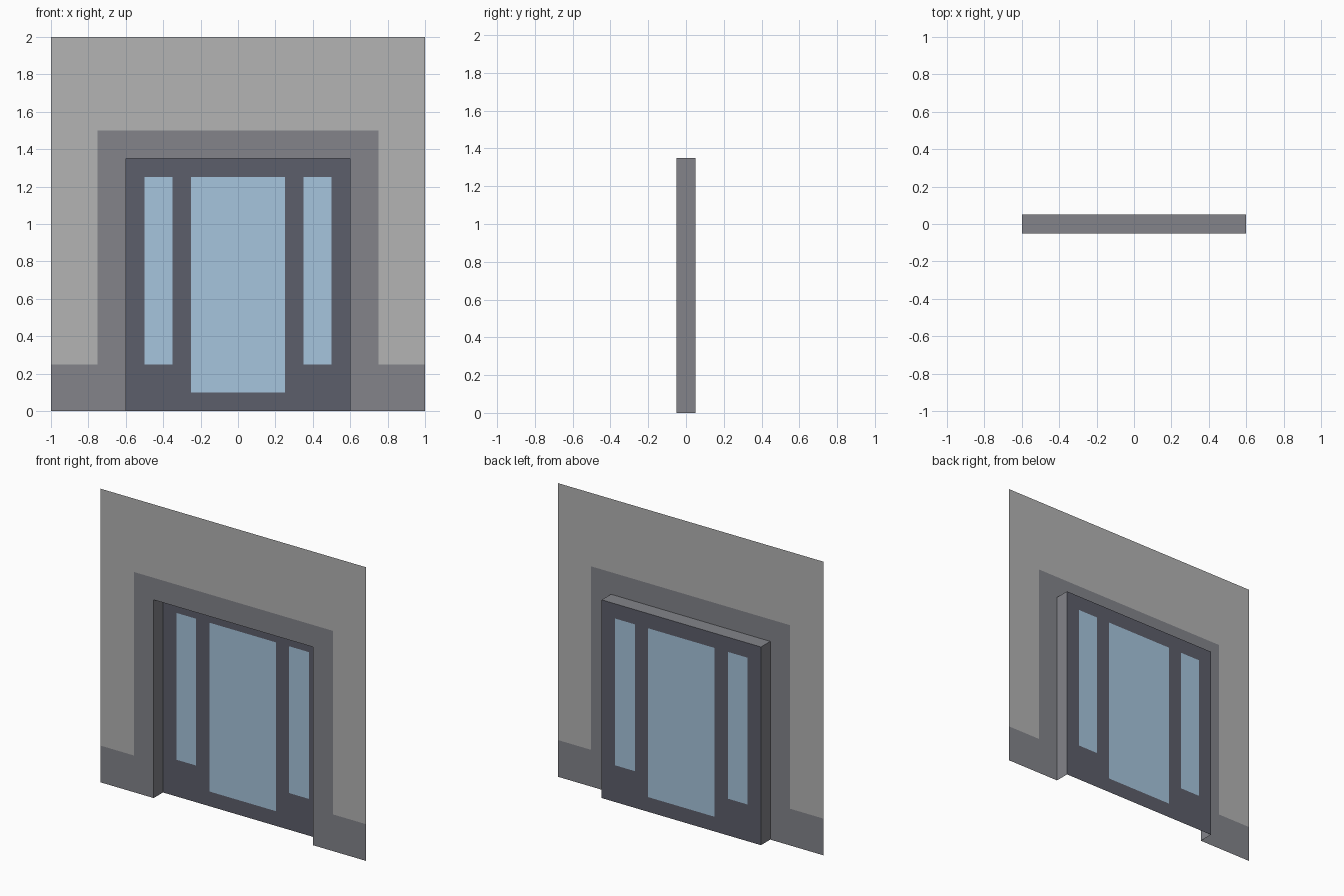
import bpy, bmesh

if "Cube" in bpy.data.objects:
    bpy.data.objects.remove(bpy.data.objects["Cube"])

FRONT, BACK = -0.05, 0.05  # wall plane and recessed door plane


def material(name, rgb):
    m = bpy.data.materials.new(name)
    m.diffuse_color = (*[(c / 255) ** 2.2 for c in rgb], 1)
    m.use_nodes = True
    m.node_tree.nodes["Principled BSDF"].inputs["Base Color"].default_value = m.diffuse_color
    return m


def surface(name, polys, mat):
    """Object made of flat polygons given as 3D point loops."""
    bm = bmesh.new()
    for p in polys:
        bm.faces.new([bm.verts.new(c) for c in p])
    bmesh.ops.remove_doubles(bm, verts=bm.verts, dist=1e-5)
    me = bpy.data.meshes.new(name)
    bm.to_mesh(me)
    bm.free()
    me.materials.append(mat)
    ob = bpy.data.objects.new(name, me)
    bpy.context.collection.objects.link(ob)
    return ob


def outline(half, y):
    """Symmetric outline from its left half in (x, z)."""
    pts = half + [(-x, z) for x, z in reversed(half)]
    return [(x, y, z) for x, z in pts]


def rect(x0, x1, z0, z1, y):
    return [(x0, y, z0), (x1, y, z0), (x1, y, z1), (x0, y, z1)]


wall_mat = material("wall_grey", (178, 178, 178))
trim_mat = material("trim_grey", (130, 131, 137))
frame_mat = material("frame_dark", (93, 95, 106))
glass_mat = material("glass_blue", (165, 195, 220))

# Upper wall, and the plinth that runs up around the doorway as a surround
surface("wall", [outline([(-1, 2), (-1, .25), (-.75, .25), (-.75, 1.5)], FRONT)], wall_mat)
surface("plinth_and_surround",
        [outline([(-.75, 1.5), (-.75, .25), (-1, .25), (-1, 0), (-.6, 0), (-.6, 1.35)], FRONT)],
        trim_mat)

# Reveal: sides and head of the recess, open at the floor
path = [(-.6, 0), (-.6, 1.35), (.6, 1.35), (.6, 0)]
surface("doorway_reveal",
        [[(ax, FRONT, az), (ax, BACK, az), (bx, BACK, bz), (bx, FRONT, bz)]
         for (ax, az), (bx, bz) in zip(path, path[1:])], trim_mat)

# Glass panes
panes = {"side_window_left": (-.5, -.35, .25, 1.25),
         "door_glass": (-.25, .25, .1, 1.25),
         "side_window_right": (.35, .5, .25, 1.25)}
for name, p in panes.items():
    surface(name, [rect(*p, BACK)], glass_mat)

# Door frame: grid cells not taken by glass
xs = [-.6, -.5, -.35, -.25, .25, .35, .5, .6]
zs = [0, .1, .25, 1.25, 1.35]
cells = []
for x0, x1 in zip(xs, xs[1:]):
    for z0, z1 in zip(zs, zs[1:]):
        cx, cz = (x0 + x1) / 2, (z0 + z1) / 2
        if not any(a < cx < b and c < cz < d for a, b, c, d in panes.values()):
            cells.append(rect(x0, x1, z0, z1, BACK))
surface("door_frame", cells, frame_mat)
